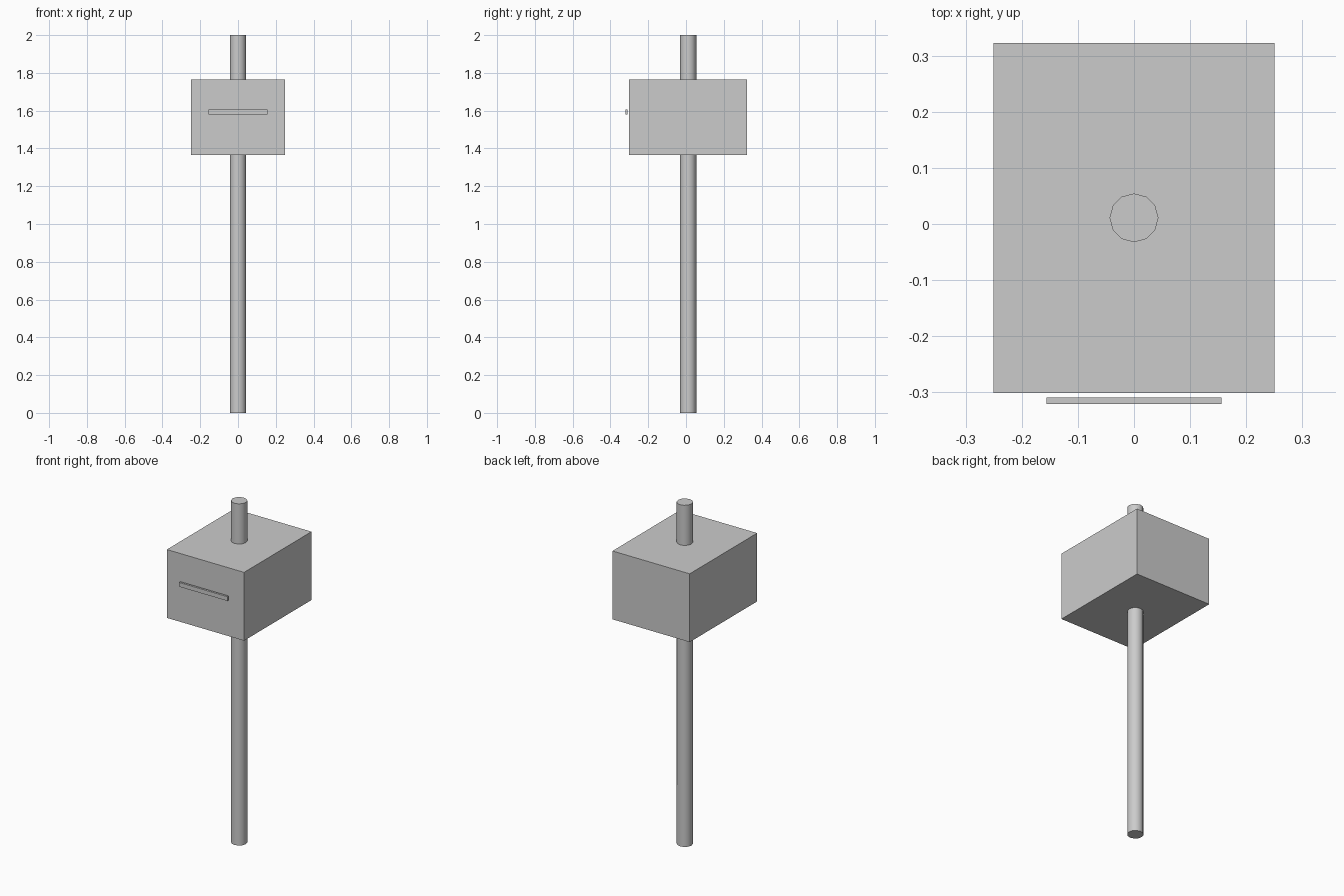
import bpy
import math

cube = bpy.data.objects.get("Cube")
if cube:
    bpy.data.objects.remove(cube, do_unlink=True)

# Single plain grey
GREY = (0.6, 0.6, 0.6, 1.0)
grey = bpy.data.materials.new("light_grey")
grey.use_nodes = True
grey.diffuse_color = GREY
grey.node_tree.nodes["Principled BSDF"].inputs["Base Color"].default_value = GREY


def finish(name):
    obj = bpy.context.object
    obj.name = name
    obj.data.name = name
    obj.data.materials.append(grey)
    return obj


def box(name, low, high):
    """Box between two opposite corners."""
    centre = [(a + b) / 2 for a, b in zip(low, high)]
    bpy.ops.mesh.primitive_cube_add(size=1, location=centre)
    obj = finish(name)
    obj.scale = [b - a for a, b in zip(low, high)]
    bpy.ops.object.transform_apply(location=False, rotation=False, scale=True)
    return obj


# Twelve-sided post running through the box
bpy.ops.mesh.primitive_cylinder_add(vertices=12, radius=0.0435, depth=2,
                                    location=(0, 0.011, 1))
finish("post")
bpy.ops.object.shade_smooth_by_angle(angle=math.radians(40))

# Box and the thin bar floating just off its front
box("box_body", (-0.25, -0.301, 1.365), (0.25, 0.323, 1.765))
box("front_bar", (-0.156, -0.321, 1.58), (0.156, -0.309, 1.605))
